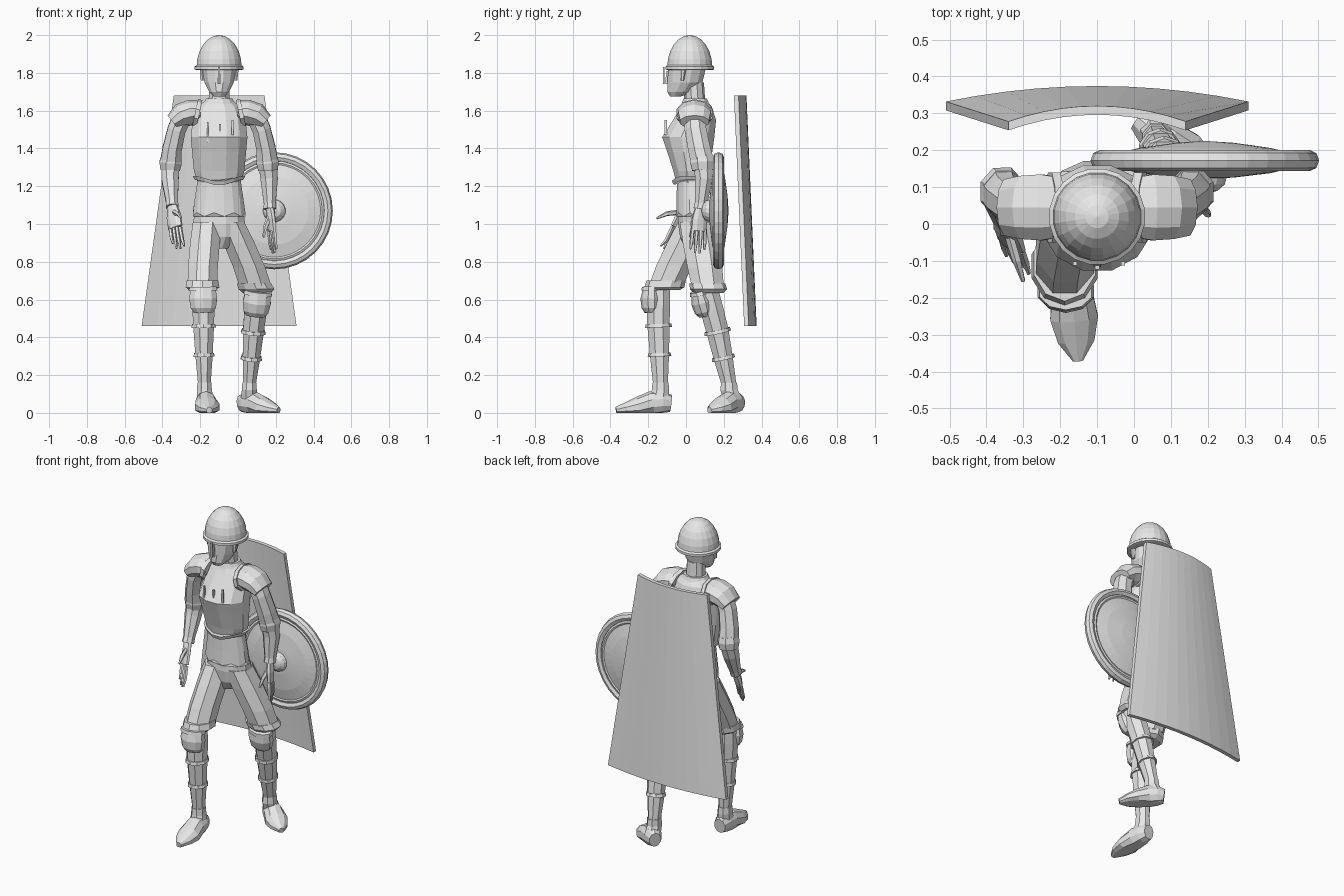
import bpy, bmesh, math
from mathutils import Vector

cube = bpy.data.objects.get("Cube")
if cube:
    bpy.data.objects.remove(cube, do_unlink=True)

steel = bpy.data.materials.new("plain_grey")
steel.use_nodes = True
GREY = (0.8, 0.8, 0.8, 1)
steel.diffuse_color = GREY
steel.node_tree.nodes["Principled BSDF"].inputs["Base Color"].default_value = GREY

CX = -0.10  # body centre line
X, Y, Z = Vector((1, 0, 0)), Vector((0, 1, 0)), Vector((0, 0, 1))


def finish(name, bm):
    bmesh.ops.recalc_face_normals(bm, faces=bm.faces)
    mesh = bpy.data.meshes.new(name)
    bm.to_mesh(mesh)
    bm.free()
    mesh.materials.append(steel)
    obj = bpy.data.objects.new(name, mesh)
    bpy.context.collection.objects.link(obj)
    return obj


def tube(name, pts, n=8, ref=X, level=False, jag=0):
    """Loft ellipses (x, y, z, half width, half depth) along a path."""
    bm = bmesh.new()
    pos = [Vector(p[:3]) for p in pts]
    rings = []
    for i, p in enumerate(pts):
        t = Z if level else (pos[min(i + 1, len(pos) - 1)] - pos[max(i - 1, 0)]).normalized()
        u = (ref - t * ref.dot(t)).normalized()
        v = t.cross(u)
        ring = []
        for k in range(n):
            a = 2 * math.pi * (k + 0.5) / n
            co = pos[i] + u * p[3] * math.cos(a) + v * p[4] * math.sin(a)
            if jag and i == 0:
                co.z += jag * (k % 2)
            co.z = max(co.z, 0)
            ring.append(bm.verts.new(co))
        rings.append(ring)
    for r, s in zip(rings, rings[1:]):
        for k in range(n):
            bm.faces.new((r[k], r[(k + 1) % n], s[(k + 1) % n], s[k]))
    bm.faces.new(rings[0][::-1])
    bm.faces.new(rings[-1])
    return finish(name, bm)


def lathe(name, profile, centre, axis=Z, n=20):
    """Spin (radius, height) pairs about an axis."""
    u = X
    return tube(name, [(*(Vector(centre) + axis * h), r, r) for r, h in profile], n, u,
                level=(axis == Z))


def box(name, centre, size):
    bm = bmesh.new()
    bmesh.ops.create_cube(bm, size=1)
    for v in bm.verts:
        v.co = Vector(centre) + Vector(c * s for c, s in zip(v.co, size))
    return finish(name, bm)


def flip(pts):
    return [(2 * CX - p[0], *p[1:]) for p in pts]


# Head and helmet
tube("head", [(CX, -0.055, 1.675, .03, .03), (CX, -0.03, 1.70, .055, .072),
              (CX, -0.005, 1.75, .08, .095), (CX, 0.005, 1.83, .095, .105)], 12, level=True)
tube("neck", [(CX, .05, 1.60, .06, .055), (CX, .04, 1.75, .055, .055)], 10, level=True)
dome = [(.121 * math.cos(a), .17 * math.sin(a)) for a in (math.radians(15 * i) for i in range(6))]
lathe("helmet_dome", dome + [(.003, .17)], (CX, .02, 1.83))
lathe("helmet_rim", [(.12, -.015), (.131, -.012), (.131, .003), (.118, .012)], (CX, .02, 1.83))
tube("nose", [(CX, -.105, 1.74, .014, .016), (CX, -.1, 1.755, .012, .015),
              (CX, -.095, 1.81, .007, .01)], 4, level=True)
box("nose_guard", (CX, -.118, 1.785), (.012, .01, .09))
for s, side in ((-1, "right"), (1, "left")):
    tube(side + "_ear", [(CX + s * .088, -.02, 1.76, .01, .01),
                         (CX + s * .092, -.015, 1.83, .014, .018)], 6, level=True)

# Torso armour and tunic
tube("breastplate", [(CX, .03, 1.22, .118, .085), (CX, .03, 1.28, .138, .1),
                     (CX, .02, 1.38, .148, .123), (CX, .012, 1.46, .155, .143),
                     (CX, .045, 1.55, .145, .118), (CX, .055, 1.62, .115, .085),
                     (CX, .05, 1.655, .075, .062)], 12, level=True)
tube("neck_collar", [(CX, .05, 1.635, .088, .076), (CX, .048, 1.665, .072, .064)], 12, level=True)
# sloping lower rim of the breastplate, dipping at the front
rim = tube("breastplate_rim", [(CX, .03, 1.235, .132, .098), (CX, .03, 1.255, .142, .106)],
           16, level=True)
for v in rim.data.vertices:
    v.co.z -= .035 * max(0, 1 - abs(v.co.x - CX) / .12) * (1 if v.co.y < .03 else 0)
tube("tunic_skirt", [(CX, .038, 1.04, .142, .092), (CX, .035, 1.13, .132, .086),
                     (CX, .03, 1.24, .115, .08)], 16, level=True, jag=.02)
for i, (x, z, h) in enumerate(((-.16, 1.485, .11), (-.095, 1.495, .07), (-.03, 1.51, .08))):
    box(f"chest_peg_{i + 1}", (x, -.107, z), (.01, .012, h))

# Shoulders and upper arms, mirrored about the body centre line
SHOULDER = [(-.20, .045, 1.595, .085, .06), (-.25, .045, 1.59, .094, .068),
            (-.30, .045, 1.575, .09, .065), (-.345, .045, 1.54, .08, .045)]
LAPEL = [(-.205, .045, 1.58, .10, .078), (-.228, .045, 1.585, .10, .078)]
UPPER_ARM = [(-.29, .045, 1.58, .055, .06), (-.325, .05, 1.5, .052, .062),
             (-.348, .07, 1.40, .055, .064), (-.355, .085, 1.335, .06, .066)]
ELBOW = [(-.352, .085, 1.355, .058, .064), (-.357, .088, 1.325, .064, .07),
         (-.359, .09, 1.285, .056, .062)]
for side, f in (("right", list), ("left", flip)):
    tube(side + "_pauldron", f(SHOULDER), 10, Y)
    tube(side + "_pauldron_edge", f(LAPEL), 10, Y)
    tube(side + "_upper_arm", f(UPPER_ARM), 8)
    tube(side + "_elbow_guard", f(ELBOW), 8)

# Forearms
tube("right_forearm", [(-.358, .09, 1.31, .052, .055), (-.36, .07, 1.24, .05, .052),
                       (-.35, .015, 1.12, .034, .036), (-.348, 0, 1.09, .036, .038)])
tube("left_forearm", [(.158, .09, 1.31, .052, .055), (.165, .095, 1.24, .05, .05),
                      (.168, .08, 1.11, .034, .036), (.169, .075, 1.08, .036, .038)])


def hand(side, wrist, tip, across, thumb):
    """Palm, four bent fingers and a thumb."""
    w, t, a = Vector(wrist), Vector(tip), Vector(across)
    mid = w.lerp(t, .5)
    tube(side + "_palm", [(*w, .028, .022), (*w.lerp(t, .25), .044, .021),
                          (*mid, .045, .016)], 8, a)
    for i in range(4):
        off = a * (i - 1.5) * .023
        end = t + off * 1.15 + Z * (.02 * abs(i - 1.4))
        tube(f"{side}_finger_{i + 1}", [(*(w.lerp(t, .46) + off), .011, .012),
                                        (*(w.lerp(t, .75) + off * 1.1), .010, .011),
                                        (*end, .005, .006)], 5, a)
    th = Vector(thumb)
    tube(side + "_thumb", [(*w.lerp(t, .15), .013, .016), (*w.lerp(th, .65), .012, .013),
                           (*th, .006, .006)], 5, a)


hand("right", (-.348, 0, 1.10), (-.315, -.11, .86), Vector((.75, -.6, -.2)).normalized(),
     (-.30, -.155, 1.03))
hand("left", (.169, .075, 1.09), (.19, .06, .835), Vector((.35, -.9, 0)).normalized(),
     (.135, .02, .93))

# Trousers
tube("trouser_seat", [(CX, .07, .87, .055, .075), (CX, .07, .93, .135, .105),
                      (CX, .06, 1.0, .142, .105), (CX, .04, 1.09, .132, .08)], 12, level=True)
tube("right_thigh", [(-.165, .05, 1.01, .08, .1), (-.175, .0, .90, .085, .108),
                     (-.185, -.06, .78, .085, .105), (-.188, -.10, .69, .085, .098)],
     level=True)
tube("left_thigh", [(-.04, .06, 1.01, .08, .1), (.005, .08, .90, .09, .105),
                    (.06, .1, .77, .092, .1), (.092, .115, .67, .092, .092)], level=True)
tube("right_trouser_cuff", [(-.188, -.105, .70, .088, .104), (-.188, -.115, .665, .094, .106),
                            (-.188, -.118, .65, .075, .085)], 10, level=True)
tube("left_trouser_cuff", [(.085, .112, .685, .095, .096), (.098, .12, .655, .1, .098),
                           (.1, .12, .635, .078, .078)], 10, level=True)

# Lower legs: (knee, mid, ankle) centres drive the greaves and their bands
LEGS = {"right": [(-.185, -.145, .67), (-.182, -.146, .47), (-.178, -.135, .15)],
        "left": [(.105, .11, .65), (.082, .165, .44), (.06, .228, .15)]}
for side, (knee, mid, ankle) in LEGS.items():
    k, m, a = map(Vector, (knee, mid, ankle))
    tube(side + "_greave", [(*k, .062, .065), (*k.lerp(m, .5), .064, .066), (*m, .06, .064),
                            (*m.lerp(a, .5), .05, .055), (*a, .036, .042)], 8)
    for i, (p, r) in enumerate(((m, .064), (m.lerp(a, .48), .055))):
        q = p + (a - m).normalized() * .018
        tube(f"{side}_greave_band_{i + 1}", [(*p, r, r + .004), (*q, r + .004, r + .008)], 10)
    # domed knee guard with a lower lip
    g = k + Vector((0, -.038, -.015))
    d = (m - k).normalized()
    tube(side + "_knee_guard", [(*g, .07, .045), (*(g + d * .05), .078, .058),
                                (*(g + d * .1), .07, .052), (*(g + d * .125), .052, .036)], 10)
    tube(side + "_knee_lip", [(*(g - d * .012), .074, .05), (*(g + d * .008), .08, .054)], 10)

# Boots
FEET = {"right": ((-.178, -.08, 0), (-.152, -.37, 0)), "left": ((.015, .285, 0), (.215, .125, 0))}
for side, (heel, toe) in FEET.items():
    h, t = Vector(heel), Vector(toe)
    across = (t - h).cross(Z).normalized()
    shape = ((0, .036, .05, .045), (.15, .052, .055, .06), (.35, .058, .05, .065),
             (.6, .068, .03, .055), (.82, .052, .02, .035), (1, .015, .012, .02))
    tube(side + "_boot", [(*(h.lerp(t, s) + Z * z), w, b) for s, w, z, b in shape], 10, across)
    a = Vector(LEGS[side][2])
    f = h.lerp(t, .22) + Z * .07
    tube(side + "_boot_ankle", [(*f, .048, .056), (*(a - Z * .03), .043, .05),
                                (*(a + Z * .01), .04, .046)], 8, level=True)

# Round shield
RC = Vector((.192, .172, 1.07))
lathe("round_shield_face", [(.004, -.05), (.08, -.046), (.18, -.034), (.27, -.012), (.285, 0),
                            (.27, .012), (.18, .034), (.08, .048), (.004, .053)], RC, Y, 32)
for name, R, r in (("round_shield_rim", .284, .026), ("round_shield_inner_rim", .254, .02)):
    bm = bmesh.new()
    loops = []
    for i in range(32):
        a = 2 * math.pi * i / 32
        out = Vector((math.cos(a), 0, math.sin(a)))
        loops.append([bm.verts.new(RC + out * (R + r * math.cos(b)) + Y * r * 1.1 * math.sin(b))
                      for b in (math.pi * j / 4 for j in range(8))])
    for i in range(32):
        p, q = loops[i], loops[(i + 1) % 32]
        for j in range(8):
            bm.faces.new((p[j], q[j], q[(j + 1) % 8], p[(j + 1) % 8]))
    finish(name, bm)
lathe("round_shield_boss", [(.062, 0), (.055, -.025), (.035, -.042), (.004, -.05)],
      RC + Vector((0, -.04, 0)), Y, 16)

# Tall curved shield behind the back
bm = bmesh.new()
N = 10
rows = []
for z, half, y in ((1.68, .24, .296), (.46, .41, .35)):
    for depth in (0, .024):
        rows.append([bm.verts.new((CX + half * s, y + depth - .042 * s * s, z))
                     for s in (2 * i / N - 1 for i in range(N + 1))])
ti, to, bi, bo = rows
for p, q in ((ti, to), (to, bo), (bo, bi), (bi, ti)):
    for i in range(N):
        bm.faces.new((p[i], p[i + 1], q[i + 1], q[i]))
for e in (0, N):
    bm.faces.new((ti[e], to[e], bo[e], bi[e]))
finish("tall_shield", bm)
